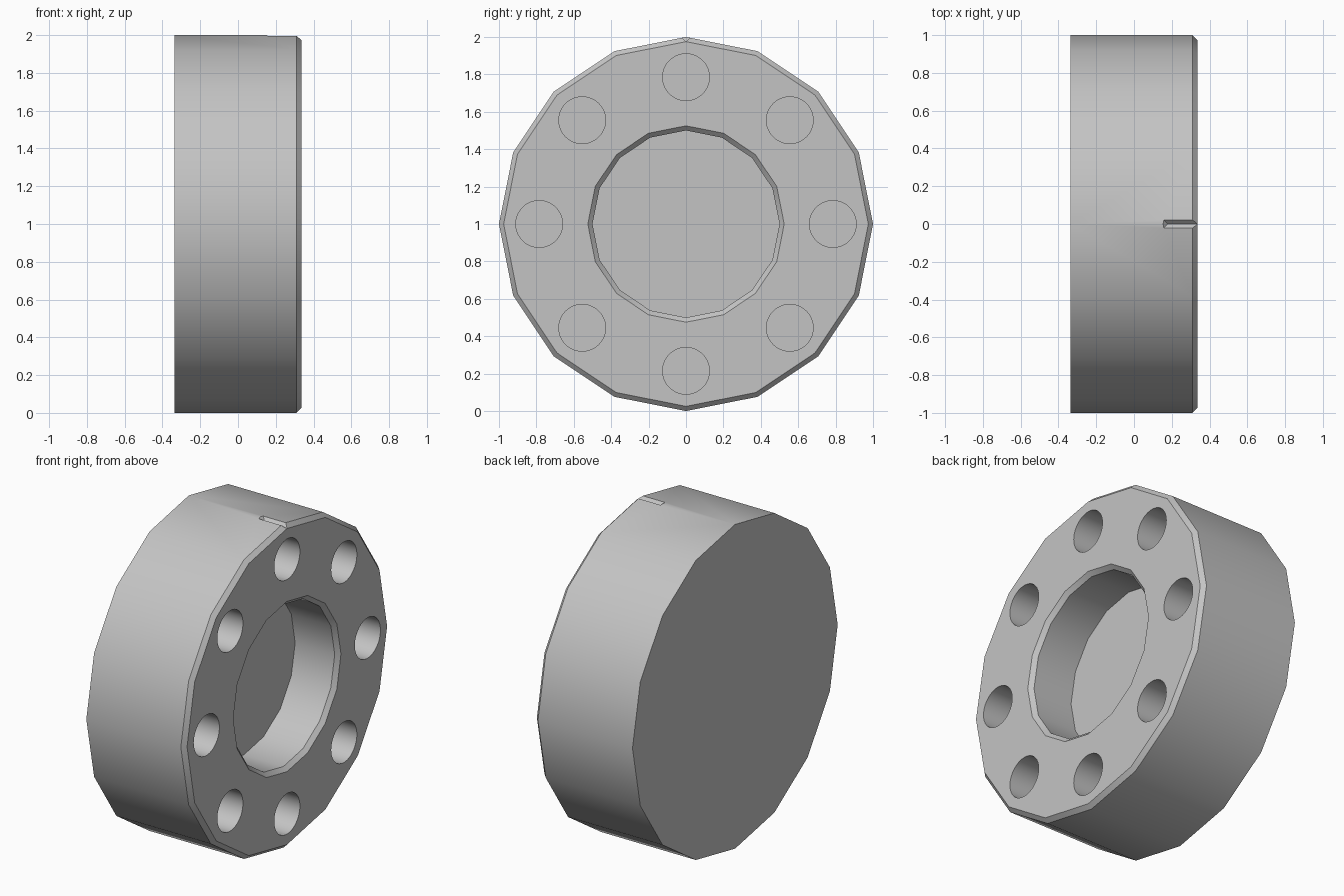
import bpy
import bmesh
from math import sin, cos, pi, radians
from mathutils import Vector

cube = bpy.data.objects.get("Cube")
if cube:
    bpy.data.objects.remove(cube, do_unlink=True)

BACK, FRONT, BEVEL = -0.335, 0.335, 0.025
BORE_FLOOR, HOLE_FLOOR = 0.04, -0.17
CENTRE = Vector((0, 0, 1))

grey = bpy.data.materials.new("plain_grey")
grey.use_nodes = True
grey.diffuse_color = (0.55, 0.55, 0.55, 1)
grey.node_tree.nodes["Principled BSDF"].inputs["Base Color"].default_value = (0.55, 0.55, 0.55, 1)


def lathe(bm, profile, sides, centre):
    """Turn (x, radius) points about an x-parallel axis and cap both ends."""
    rings = []
    for x, r in profile:
        angles = [2 * pi * i / sides for i in range(sides)]
        rings.append([bm.verts.new(centre + Vector((x, r * sin(a), r * cos(a)))) for a in angles])
    for a, b in zip(rings, rings[1:]):
        for i in range(sides):
            j = (i + 1) % sides
            bm.faces.new((a[i], a[j], b[j], b[i]))
    bm.faces.new(rings[0])
    bm.faces.new(rings[-1])


def finish(bm, name):
    bmesh.ops.recalc_face_normals(bm, faces=bm.faces)
    mesh = bpy.data.meshes.new(name)
    bm.to_mesh(mesh)
    bm.free()
    mesh.materials.append(grey)
    obj = bpy.data.objects.new(name, mesh)
    bpy.context.collection.objects.link(obj)
    return obj


# Ring body: chamfered rim, flat face, chamfered blind bore
bm = bmesh.new()
lathe(bm, [(BACK, 1), (FRONT - BEVEL, 1), (FRONT, 1 - BEVEL),
           (FRONT, 0.525), (FRONT - BEVEL, 0.5), (BORE_FLOOR, 0.5)], 16, CENTRE)
body = finish(bm, "ring_body")

# Cutter for the eight bolt holes
bm = bmesh.new()
for i in range(8):
    a = i * pi / 4
    lathe(bm, [(HOLE_FLOOR, 0.125), (FRONT + 0.1, 0.125)], 48,
          CENTRE + 0.785 * Vector((0, sin(a), cos(a))))
holes = finish(bm, "bolt_hole_cutter")

# Cutter for the V-shaped index notch at the top of the rim
bm = bmesh.new()
points = [(0.18, 0, 1.974), (0.37, 0, 1.974)]
points += [(x, y, 2.024) for x in (0.13, 0.37) for y in (-0.05, 0.05)]
bmesh.ops.convex_hull(bm, input=[bm.verts.new(p) for p in points])
notch = finish(bm, "index_notch_cutter")

# Cut the body, then drop the cutters
bpy.ops.object.select_all(action="DESELECT")
body.select_set(True)
bpy.context.view_layer.objects.active = body
for cutter in (holes, notch):
    cutter.hide_render = True
    mod = body.modifiers.new(cutter.name, "BOOLEAN")
    mod.operation = "DIFFERENCE"
    mod.solver = "EXACT"
    mod.object = cutter
    bpy.ops.object.modifier_apply(modifier=mod.name)
    bpy.data.objects.remove(cutter, do_unlink=True)

bpy.ops.object.shade_smooth_by_angle(angle=radians(30))
